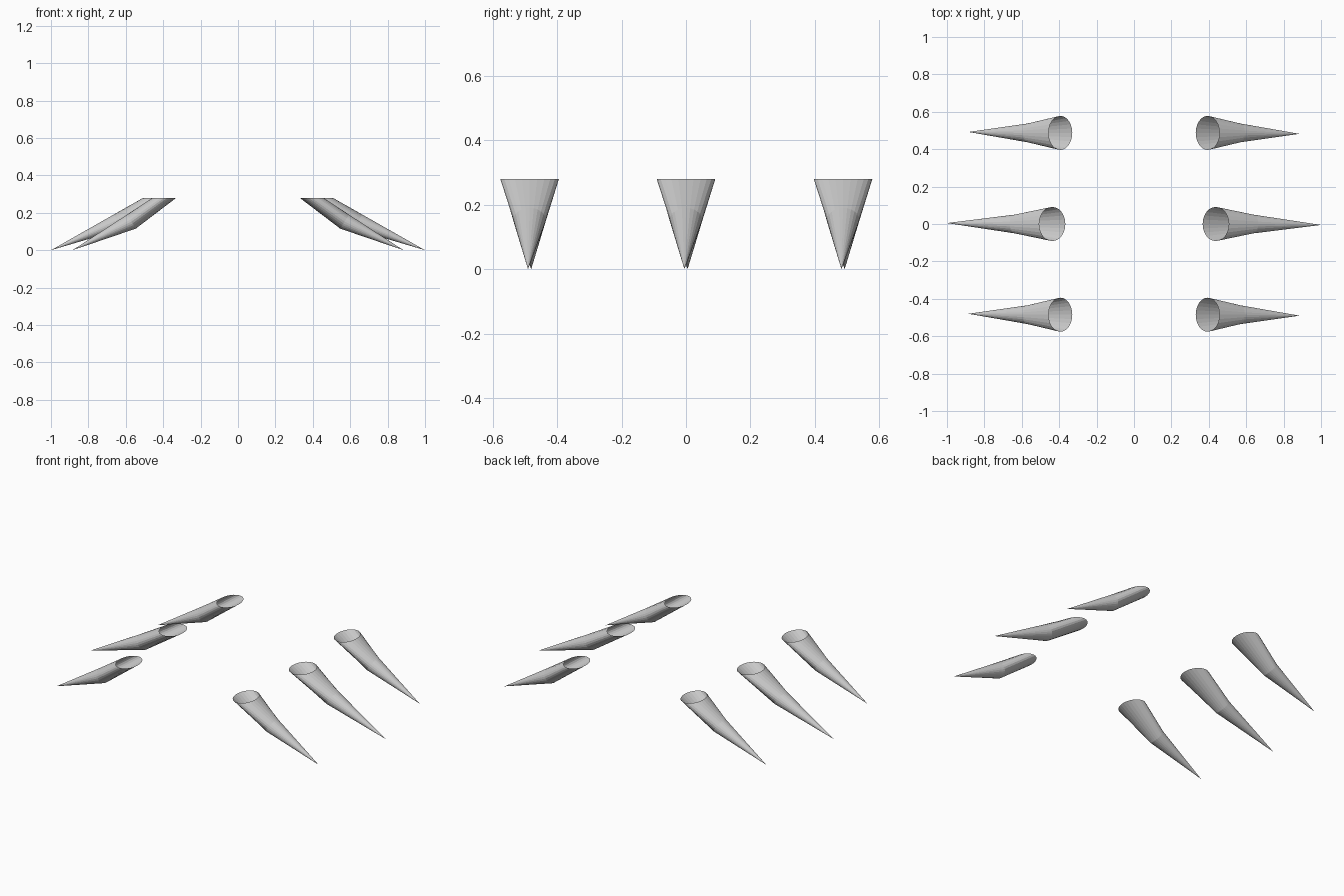
import bpy, bmesh
from math import sin, cos, pi

if "Cube" in bpy.data.objects:
    bpy.data.objects.remove(bpy.data.objects["Cube"])

SIDES = 24


def ring(bm, inner, outer, half_width, y):
    """Elliptical ring spanning two (x, z) points in the leg's bending plane."""
    verts = []
    for i in range(SIDES):
        a = 2 * pi * i / SIDES
        t = (1 + cos(a)) / 2
        verts.append(bm.verts.new((inner[0] + (outer[0] - inner[0]) * t,
                                   y + half_width * sin(a),
                                   inner[1] + (outer[1] - inner[1]) * t)))
    return verts


def leg(name, side, y, top, knee_low, knee_high, tip_x):
    bm = bmesh.new()
    # open horizontal hip opening, tilted knee ring, pointed foot
    hip = ring(bm, (side * top[0], 0.28), (side * top[1], 0.28), 0.091, y)
    knee = ring(bm, (side * knee_low[0], knee_low[1]),
                (side * knee_high[0], knee_high[1]), 0.05, y)
    tip = bm.verts.new((side * tip_x, y - side * 0.005, 0.0))
    for i in range(SIDES):
        j = (i + 1) % SIDES
        bm.faces.new((hip[i], knee[i], knee[j], hip[j]))
        bm.faces.new((knee[i], tip, knee[j]))
    bmesh.ops.recalc_face_normals(bm, faces=bm.faces)
    # make normals face outwards on the open shell
    bm.faces.ensure_lookup_table()
    f = max(bm.faces, key=lambda q: q.calc_center_median().y)
    if f.normal.y < 0:
        bmesh.ops.reverse_faces(bm, faces=bm.faces)
    me = bpy.data.meshes.new(name)
    bm.to_mesh(me)
    bm.free()
    bpy.context.collection.objects.link(bpy.data.objects.new(name, me))


for side, label in ((-1, "left"), (1, "right")):
    # corner legs
    for y, pos in ((-0.485, "front"), (0.487, "back")):
        leg(f"{pos}_{label}_leg", side, y, (0.33, 0.457),
            (0.547, 0.115), (0.593, 0.19), 0.885)
    # longer middle legs
    leg(f"middle_{label}_leg", side, 0.0, (0.367, 0.507),
        (0.612, 0.115), (0.665, 0.19), 1.0)
